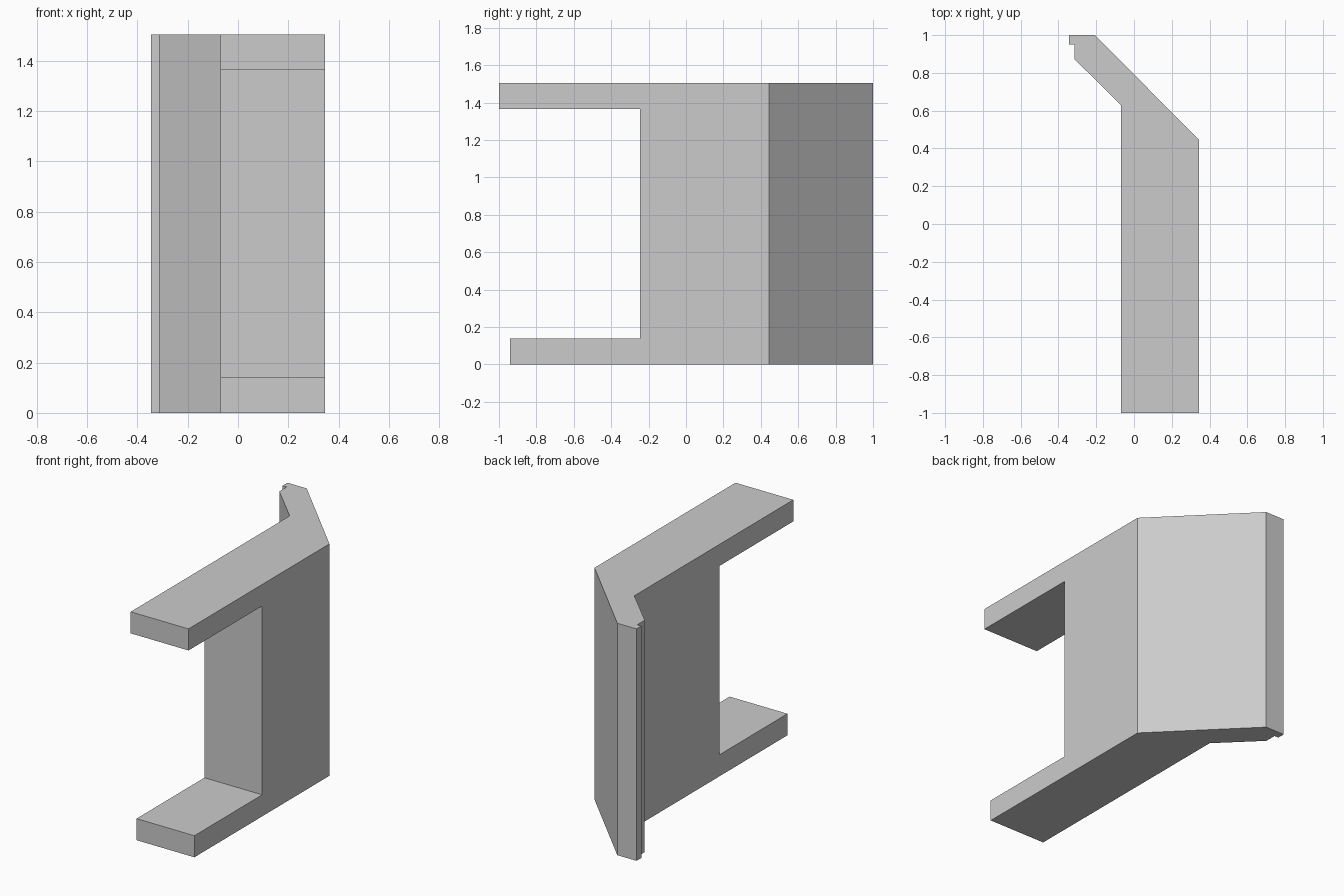
import bpy
import bmesh
from mathutils import Vector

default = bpy.data.objects.get("Cube")
if default:
    bpy.data.objects.remove(default, do_unlink=True)

HEIGHT = 1.505

# Single plain grey material
grey = bpy.data.materials.new("plain_grey")
grey.use_nodes = True
colour = (0.6, 0.6, 0.6, 1)
grey.diffuse_color = colour
grey.node_tree.nodes["Principled BSDF"].inputs["Base Color"].default_value = colour


def prism(name, points, direction):
    """Extrude a closed flat outline along a direction."""
    bm = bmesh.new()
    face = bm.faces.new([bm.verts.new(p) for p in points])
    result = bmesh.ops.extrude_face_region(bm, geom=[face])
    moved = [v for v in result["geom"] if isinstance(v, bmesh.types.BMVert)]
    bmesh.ops.translate(bm, verts=moved, vec=Vector(direction))
    bmesh.ops.recalc_face_normals(bm, faces=bm.faces)
    mesh = bpy.data.meshes.new(name)
    bm.to_mesh(mesh)
    bm.free()
    mesh.materials.append(grey)
    obj = bpy.data.objects.new(name, mesh)
    bpy.context.collection.objects.link(obj)
    return obj


# Bent panel: plan outline with an angled wing and a small stepped lip
plan = [(-0.07, -1), (0.345, -1), (0.345, 0.445), (-0.207, 1), (-0.345, 1),
        (-0.345, 0.95), (-0.315, 0.95), (-0.315, 0.873), (-0.07, 0.63)]
bracket = prism("bracket_body", [(x, y, 0) for x, y in plan], (0, 0, HEIGHT))

# Opening between the arms, which also shortens the lower arm
side = [(-1.2, -0.2), (-0.94, -0.2), (-0.94, 0.14), (-0.245, 0.14),
        (-0.245, 1.365), (-1.2, 1.365)]
cutter = prism("opening_cutter", [(-0.5, y, z) for y, z in side], (1, 0, 0))
cutter.hide_render = True

cut = bracket.modifiers.new("opening", "BOOLEAN")
cut.operation = "DIFFERENCE"
cut.solver = "EXACT"
cut.object = cutter
bpy.context.view_layer.objects.active = bracket
bpy.ops.object.modifier_apply(modifier=cut.name)
bpy.data.objects.remove(cutter, do_unlink=True)
